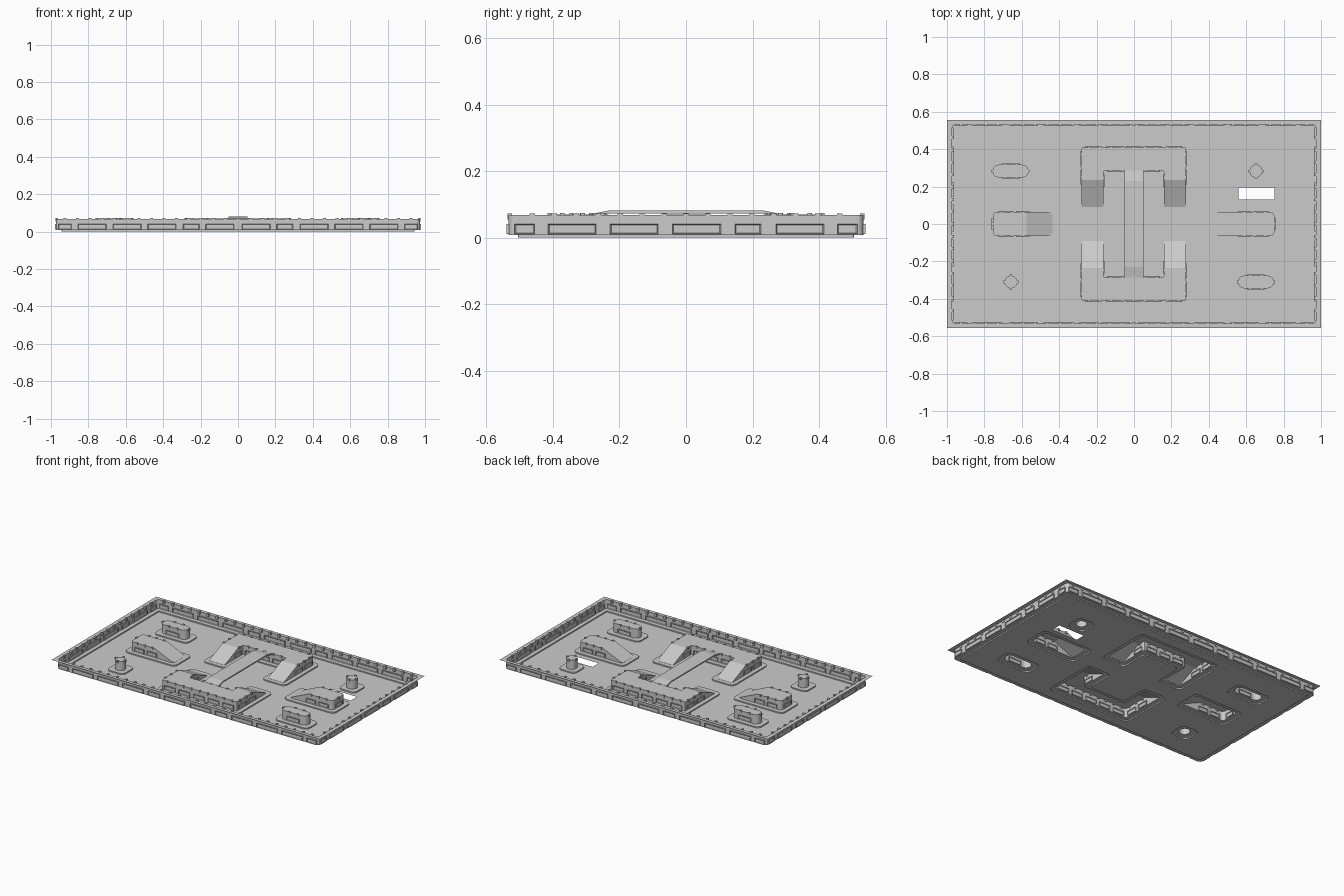
import bpy
import bmesh
import math
from mathutils import Vector, Matrix

cube = bpy.data.objects.get("Cube")
if cube:
    bpy.data.objects.remove(cube)

grey = bpy.data.materials.new("plain grey")
grey.use_nodes = True
COLOR = (0.6, 0.6, 0.6, 1)
grey.diffuse_color = COLOR
grey.node_tree.nodes["Principled BSDF"].inputs["Base Color"].default_value = COLOR

STEP, TOP, SKIRT = 0.008, 0.07, 0.028


def finish(name, bm):
    mesh = bpy.data.meshes.new(name)
    bm.to_mesh(mesh)
    bm.free()
    mesh.materials.append(grey)
    obj = bpy.data.objects.new(name, mesh)
    bpy.context.collection.objects.link(obj)
    return obj


def rect(x0, x1, y0, y1):
    return [Vector(p) for p in ((x0, y0), (x1, y0), (x1, y1), (x0, y1))]


def corners(pts):
    """Each corner with the directions of the edges before and after it."""
    for i, p in enumerate(pts):
        yield p, (p - pts[i - 1]).normalized(), (pts[(i + 1) % len(pts)] - p).normalized()


def offset(pts, d):
    return [p + Vector((a.y + b.y, -a.x - b.x)) * d for p, a, b in corners(pts)]


def rounded(pts, r, segments=5):
    out = []
    for p, a, b in corners(pts):
        center = p + (b - a) * r
        for k in range(segments + 1):
            t = math.pi / 2 * k / segments
            out.append(center + (a * math.sin(t) - b * math.cos(t)) * r)
    return out


def fill(bm, loops, z):
    """Flat sheet between closed loops; inner loops become holes."""
    edges = []
    for loop in loops:
        vs = [bm.verts.new((p.x, p.y, z)) for p in loop]
        edges += [bm.edges.new((vs[i - 1], vs[i])) for i in range(len(vs))]
    bmesh.ops.triangle_fill(bm, use_beauty=True, edges=edges, normal=(0, 0, 1))
    for f in bm.faces:
        f.normal_update()
        if f.normal.z < 0:
            f.normal_flip()


def band(bm, loop, z0, z1):
    low = [bm.verts.new((p.x, p.y, z0)) for p in loop]
    high = [bm.verts.new((p.x, p.y, z1)) for p in loop]
    for i in range(len(loop)):
        bm.faces.new((low[i - 1], low[i], high[i], high[i - 1]))


def box(bm, center, along, size, inset=0):
    """Box turned along a wall, with framed panels on both broad sides."""
    angle = math.atan2(along.y, along.x)
    m = (Matrix.Translation(center) @ Matrix.Rotation(angle, 4, 'Z')
         @ Matrix.Diagonal((*size, 1)))
    verts = bmesh.ops.create_cube(bm, size=1, matrix=m)["verts"]
    if inset:
        faces = {f for v in verts for f in v.link_faces}
        side = Vector((-along.y, along.x, 0))
        broad = [f for f in faces if abs(f.normal.dot(side)) > 0.9]
        bmesh.ops.inset_individual(bm, faces=broad, thickness=inset, depth=-0.003)


def wall_details(name, pts, r, height, pitch=0.11):
    """Framed panels low on each wall and small clips along its rim."""
    bm = bmesh.new()
    for i, p in enumerate(pts):
        q = pts[(i + 1) % len(pts)]
        along = (q - p).normalized()
        length = (q - p).length - 2 * r
        for count, kind in ((round(length / pitch), "panel"), (round(length / 0.06), "clip")):
            count = max(1, count)
            gap = length / count
            for k in range(count):
                c = p + along * (r + gap * (k + 0.5))
                if height(c) < TOP - 0.005:
                    continue
                if kind == "clip":
                    box(bm, (c.x, c.y, TOP - 0.003), along, (0.014, 0.012, 0.014))
                elif length > 0.03:
                    box(bm, (c.x, c.y, 0.026), along, (gap * 0.75, 0.012, 0.028), 0.005)
    finish(name, bm)


def obstacle(name, pts, r, ramp=None):
    """Hollow raised block on a low skirt; ramp is (axis, start, end)."""
    def height(p):
        if not ramp:
            return TOP
        axis, start, end = ramp
        t = min(1, max(0, (p[axis] - start) / (end - start)))
        return TOP + (STEP + 0.001 - TOP) * t

    bm = bmesh.new()
    inner = rounded(pts, r)
    fill(bm, [inner], TOP)
    if ramp:
        co, no = Vector((0, 0, 0)), Vector((0, 0, 0))
        co[ramp[0]], no[ramp[0]] = ramp[1], 1
        bmesh.ops.bisect_plane(bm, geom=bm.verts[:] + bm.edges[:] + bm.faces[:],
                               plane_co=co, plane_no=no)
    cap = bm.verts[:]
    rim = [e for e in bm.edges if e.is_boundary]
    new = bmesh.ops.extrude_edge_only(bm, edges=rim)["geom"]
    for v in new:
        if isinstance(v, bmesh.types.BMVert):
            v.co.z = STEP
    for v in cap:
        v.co.z = height(v.co)
    bmesh.ops.recalc_face_normals(bm, faces=bm.faces)
    if sum(f.normal.z * f.calc_area() for f in bm.faces) < 0:
        bmesh.ops.reverse_faces(bm, faces=bm.faces)
    finish(name, bm)

    outer = rounded(offset(pts, SKIRT), 0.03)
    bm = bmesh.new()
    fill(bm, [outer, inner], STEP)
    band(bm, outer, 0, STEP)
    finish(name + "_skirt", bm)
    wall_details(name + "_panels", pts, r, height)
    return outer


# Obstacles
holes = []
for name, (cx, cy) in {"right_back": (-0.66, 0.283), "left_front": (0.652, -0.31)}.items():
    holes.append(obstacle(name + "_long_block",
                          rect(cx - 0.096, cx + 0.096, cy - 0.034, cy + 0.034), 0.0335))
for name, (cx, cy) in {"left_back": (0.652, 0.283), "right_front": (-0.658, -0.31)}.items():
    holes.append(obstacle(name + "_post",
                          rect(cx - 0.034, cx + 0.034, cy - 0.034, cy + 0.034), 0.0335))
holes.append(obstacle("right_ramp", rect(-0.755, -0.435, -0.064, 0.064), 0.02, (0, -0.575, -0.435)))
holes.append(obstacle("left_ramp", rect(0.43, 0.75, -0.064, 0.064), 0.02, (0, 0.57, 0.43)))

# Two facing U-shaped blocks whose arms slope down to the middle
u_shape = [(-0.28, 0.41), (-0.28, 0.09), (-0.163, 0.09), (-0.163, 0.285),
           (0.16, 0.285), (0.16, 0.09), (0.277, 0.09), (0.277, 0.41)]
holes.append(obstacle("back_block", [Vector(p) for p in u_shape], 0.008, (1, 0.235, 0.09)))
holes.append(obstacle("front_block", [Vector((x, -y)) for x, y in reversed(u_shape)],
                      0.008, (1, -0.235, -0.09)))

# Bridge between the U-shaped blocks
bm = bmesh.new()
arch = [(-0.285, 0.071), (-0.23, 0.082), (0.23, 0.082), (0.285, 0.071)]
arch += [(y, z - 0.009) for y, z in reversed(arch)]
face = bm.faces.new([bm.verts.new((-0.052, y, z)) for y, z in arch])
moved = bmesh.ops.extrude_face_region(bm, geom=[face])["geom"]
bmesh.ops.translate(bm, verts=[v for v in moved if isinstance(v, bmesh.types.BMVert)],
                    vec=(0.104, 0, 0))
bm.faces.ensure_lookup_table()
bmesh.ops.recalc_face_normals(bm, faces=bm.faces)
finish("bridge", bm)

# Floor with an open slot
wall = rect(-0.972, 0.972, -0.533, 0.533)
wall_loop = rounded(wall, 0.02)
floor_loop = rounded(offset(wall, -SKIRT), 0.005)
bm = bmesh.new()
fill(bm, [floor_loop, rect(0.56, 0.75, 0.13, 0.195)] + holes, 0)
finish("floor", bm)

# Low step around the floor
bm = bmesh.new()
fill(bm, [wall_loop, floor_loop], STEP)
band(bm, floor_loop, 0, STEP)
finish("floor_skirt", bm)

# Outer wall and flange
bm = bmesh.new()
band(bm, wall_loop, STEP, 0.068)
finish("outer_wall", bm)
bm = bmesh.new()
fill(bm, [rect(-1, 1, -0.557, 0.557), wall_loop], 0.068)
finish("flange", bm)

# Panels and clips on the outer wall
bm = bmesh.new()
long_side = [(s * c, w) for s in (-1, 1) for c, w in
             ((0.097, 0.152), (0.25, 0.086), (0.407, 0.152), (0.593, 0.152),
              (0.78, 0.152), (0.925, 0.07))]
short_side = [(-0.485, 0.06), (-0.342, 0.144), (-0.156, 0.144), (0.032, 0.146),
              (0.186, 0.078), (0.342, 0.144), (0.485, 0.06)]
x_axis, y_axis = Vector((1, 0)), Vector((0, 1))
for s in (-1, 1):
    for c, w in long_side:
        box(bm, (c, s * 0.533, 0.026), x_axis, (w, 0.014, 0.03), 0.005)
    for c, w in short_side:
        box(bm, (s * 0.972, c, 0.026), y_axis, (0.999 * w, 0.014, 0.03), 0.005)
    for k in range(-14, 15):
        box(bm, (k * 0.066, s * 0.53, 0.064), x_axis, (0.016, 0.014, 0.018))
    for k in range(-7, 8):
        box(bm, (s * 0.969, k * 0.066, 0.064), y_axis, (0.016, 0.014, 0.018))
finish("outer_wall_panels", bm)
